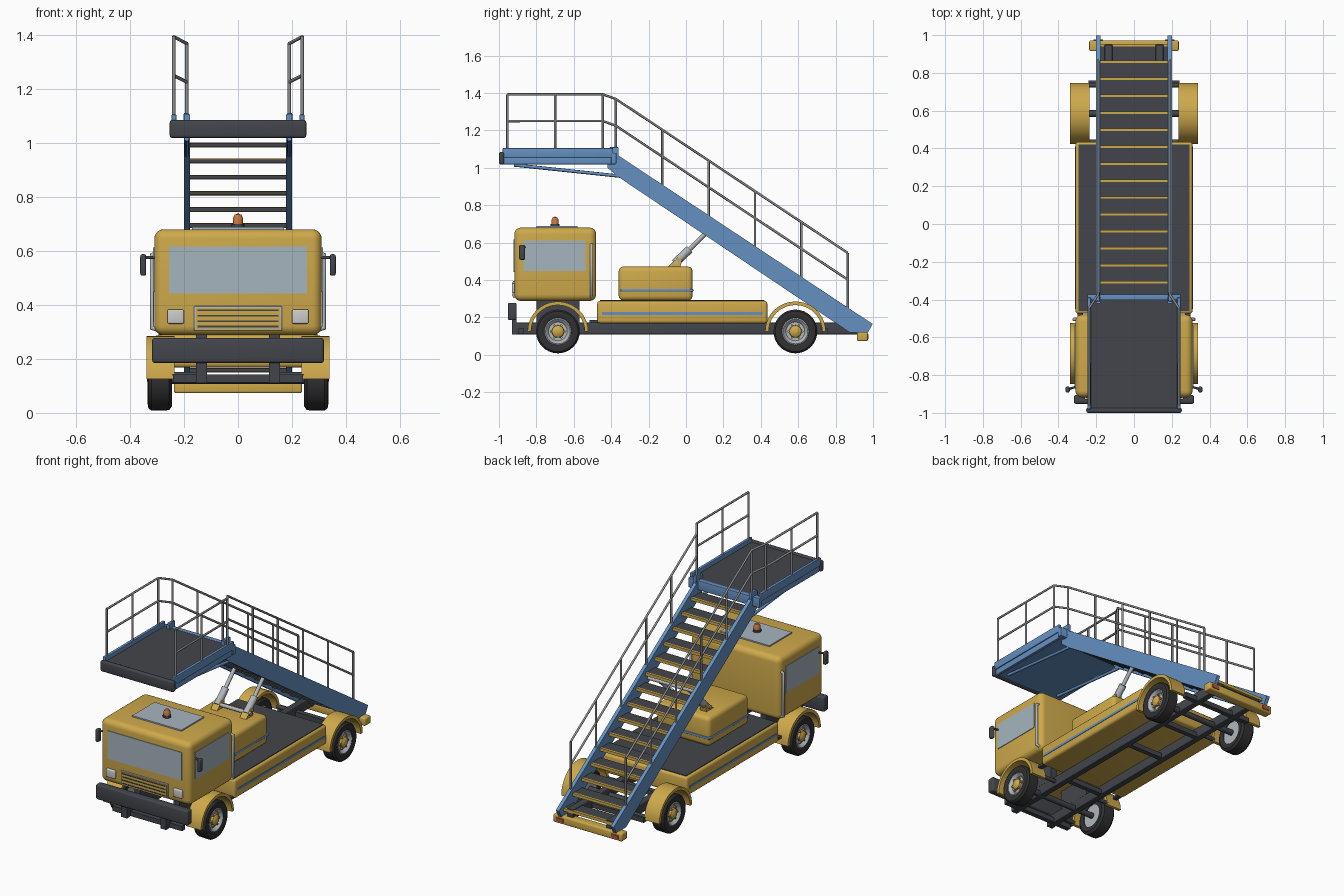
import bpy, bmesh, math
from mathutils import Vector

cube = bpy.data.objects.get("Cube")
if cube:
    bpy.data.objects.remove(cube, do_unlink=True)


def material(name, *rgb):
    m = bpy.data.materials.new(name)
    m.use_nodes = True
    m.diffuse_color = (*rgb, 1)
    m.node_tree.nodes["Principled BSDF"].inputs["Base Color"].default_value = (*rgb, 1)
    return m


YELLOW = material("body yellow", 0.62, 0.40, 0.07)
BLUE = material("frame blue", 0.13, 0.28, 0.54)
DARK = material("dark grey", 0.055, 0.06, 0.07)
TYRE = material("tyre black", 0.03, 0.03, 0.032)
GLASS = material("window glass", 0.38, 0.46, 0.52)
SILVER = material("light metal", 0.45, 0.48, 0.51)
RAIL = material("railing grey", 0.27, 0.27, 0.28)
ORANGE = material("beacon orange", 0.62, 0.19, 0.05)
LAMP = material("lamp white", 0.6, 0.6, 0.58)
RED = material("reflector red", 0.45, 0.08, 0.04)
SIDES = (("left", 1), ("right", -1))


def finish(name, bm, mat):
    bmesh.ops.recalc_face_normals(bm, faces=bm.faces)
    me = bpy.data.meshes.new(name)
    bm.to_mesh(me)
    bm.free()
    me.materials.append(mat)
    me.shade_smooth()
    me.set_sharp_from_angle(angle=math.radians(35))
    ob = bpy.data.objects.new(name, me)
    bpy.context.collection.objects.link(ob)
    return ob


def box(name, x, y, z, mat, bevel=0.0, segments=3):
    """Box from three (low, high) ranges."""
    bm = bmesh.new()
    bmesh.ops.create_cube(bm, size=1)
    for v in bm.verts:
        v.co = [sum(r) / 2 + c * (r[1] - r[0]) for r, c in zip((x, y, z), v.co)]
    if bevel:
        bmesh.ops.bevel(bm, geom=bm.edges[:], offset=bevel, segments=segments,
                        affect='EDGES', profile=0.5)
    return finish(name, bm, mat)


def pair(name, x, y, z, mat, bevel=0.0):
    """Box on both sides of the vehicle."""
    for side, s in SIDES:
        box(f"{side}_{name}", sorted((s * x[0], s * x[1])), y, z, mat, bevel)


def prism(name, yz, x0, x1, mat):
    """Side profile extruded across x."""
    bm = bmesh.new()
    f = bm.faces.new([bm.verts.new((x0, y, z)) for y, z in yz])
    r = bmesh.ops.extrude_face_region(bm, geom=[f])
    moved = [g for g in r["geom"] if isinstance(g, bmesh.types.BMVert)]
    bmesh.ops.translate(bm, verts=moved, vec=(x1 - x0, 0, 0))
    return finish(name, bm, mat)


def lathe(name, profile, centre, axis, mat, steps=32):
    """Spin an (offset, radius) profile about an axis."""
    bm = bmesh.new()
    a = Vector(axis)
    out = Vector((0, 1, 0))
    vs = [bm.verts.new(Vector(centre) + a * d + out * r) for d, r in profile]
    es = [bm.edges.new(e) for e in zip(vs, vs[1:])]
    bmesh.ops.spin(bm, geom=vs + es, cent=centre, axis=a, angle=math.tau, steps=steps)
    bmesh.ops.remove_doubles(bm, verts=bm.verts, dist=0.0001)
    return finish(name, bm, mat)


def tubes(name, paths, radius, mat):
    """Round tubes along straight-segment paths."""
    cu = bpy.data.curves.new(name, 'CURVE')
    cu.dimensions = '3D'
    cu.bevel_depth = radius
    cu.bevel_resolution = 2
    cu.use_fill_caps = True
    for path in paths:
        sp = cu.splines.new('POLY')
        sp.points.add(len(path) - 1)
        for p, co in zip(sp.points, path):
            p.co = (*co, 1)
    cu.materials.append(mat)
    ob = bpy.data.objects.new(name, cu)
    bpy.context.collection.objects.link(ob)


# Chassis
pair("chassis_rail", (0.115, 0.155), (-0.92, 0.95), (0.11, 0.172), DARK, 0.004)
for i, y in enumerate((-0.88, -0.45, 0.1, 0.42, 0.745)):
    w = 0.24 if i in (0, 4) else 0.13
    box(f"cross_member_{i}", (-w, w), (y - 0.015, y + 0.015), (0.112, 0.142), DARK)

# Wheels, axles and mudguards
for end, y in (("front", -0.685), ("rear", 0.585)):
    tubes(f"{end}_axle", [[(-0.27, y, 0.125), (0.27, y, 0.125)]], 0.018, DARK)
    for side, s in SIDES:
        c, ax = (s * 0.29, y, 0.125), (s, 0, 0)
        tag = f"{end}_{side}"
        lathe(f"{tag}_tyre", [(-0.04, 0.07), (-0.045, 0.1), (-0.035, 0.115), (0.03, 0.117),
                              (0.042, 0.108), (0.045, 0.09), (0.038, 0.072), (0.02, 0.07)],
              c, ax, TYRE)
        lathe(f"{tag}_rim", [(-0.035, 0), (-0.035, 0.072), (0.036, 0.074), (0.04, 0.066),
                             (0.03, 0.055), (0.022, 0.05), (0.025, 0)], c, ax, SILVER)
        lathe(f"{tag}_hub", [(0.02, 0.034), (0.036, 0.032), (0.045, 0.02), (0.047, 0)],
              c, ax, YELLOW, 16)
        for k in range(6):
            t = k * math.tau / 6
            p = (s * 0.31, y + 0.038 * math.cos(t), 0.125 + 0.038 * math.sin(t))
            lathe(f"{tag}_nut_{k}", [(0, 0.006), (0.016, 0.006), (0.016, 0)], p, ax, YELLOW, 6)
        arc = [k * math.pi / 20 for k in range(21)]
        ring = [(y + 0.162 * math.cos(t), 0.125 + 0.16 * math.sin(t)) for t in arc]
        ring += [(y + 0.143 * math.cos(t), 0.125 + 0.141 * math.sin(t)) for t in reversed(arc)]
        prism(f"{tag}_mudguard", ring, s * 0.235, s * 0.338, YELLOW)
        tubes(f"{tag}_mudguard_bracket", [[(s * 0.14, y + d, 0.14), (s * 0.245, y + d, 0.14)]
                                          for d in (-0.15, 0.15)], 0.012, DARK)

# Deck body
box("deck_body", (-0.31, 0.31), (-0.475, 0.435), (0.168, 0.288), YELLOW, 0.015)
box("deck_floor", (-0.295, 0.295), (-0.46, 0.42), (0.286, 0.292), DARK)
pair("deck_stripe", (0.308, 0.313), (-0.45, 0.41), (0.213, 0.228), BLUE)
box("power_unit", (-0.185, 0.185), (-0.36, 0.035), (0.29, 0.472), YELLOW, 0.025)
box("power_unit_stripe", (-0.188, 0.188), (-0.35, 0.039), (0.338, 0.353), BLUE, 0.004)
pair("deck_step", (0.27, 0.3), (-0.515, -0.47), (0.17, 0.185), DARK)

# Cab
box("cab", (-0.31, 0.31), (-0.918, -0.48), (0.288, 0.68), YELLOW, 0.035, 5)
box("windscreen", (-0.255, 0.255), (-0.922, -0.914), (0.443, 0.617), GLASS)
pair("side_window", (0.306, 0.314), (-0.868, -0.537), (0.447, 0.612), GLASS)
box("roof_panel", (-0.17, 0.17), (-0.80, -0.58), (0.679, 0.688), GLASS)
box("grille_frame", (-0.163, 0.163), (-0.925, -0.914), (0.305, 0.395), SILVER, 0.003)
box("grille_panel", (-0.156, 0.156), (-0.928, -0.92), (0.311, 0.389), YELLOW)
for i in range(4):
    z = 0.32 + i * 0.02
    box(f"grille_slot_{i}", (-0.15, 0.15), (-0.931, -0.926), (z - 0.003, z + 0.003), DARK)
pair("headlight", (0.2, 0.262), (-0.93, -0.91), (0.33, 0.383), LAMP, 0.006)
pair("mirror", (0.34, 0.362), (-0.892, -0.86), (0.508, 0.588), DARK, 0.008)
for side, s in SIDES:
    tubes(f"{side}_mirror_arm", [[(s * 0.3, -0.86, 0.575), (s * 0.35, -0.875, 0.575)]], 0.006, DARK)
    tubes(f"{side}_grab_handle", [[(s * 0.3, -0.505, 0.31), (s * 0.319, -0.505, 0.315),
                                  (s * 0.319, -0.505, 0.585), (s * 0.3, -0.505, 0.59)]],
          0.009, SILVER)
pair("cab_mount", (0.115, 0.155), (-0.80, -0.57), (0.17, 0.29), DARK)
box("front_bumper", (-0.318, 0.318), (-0.952, -0.905), (0.185, 0.278), DARK, 0.01)
pair("bumper_bracket", (0.115, 0.155), (-0.93, -0.905), (0.11, 0.2), DARK)
lathe("beacon_base", [(0, 0.024), (0.014, 0.024), (0.014, 0)], (0, -0.7, 0.685), (0, 0, 1), DARK, 20)
lathe("beacon", [(0, 0.019), (0.025, 0.019), (0.037, 0.012), (0.042, 0)],
      (0, -0.7, 0.697), (0, 0, 1), ORANGE, 20)


# Staircase
def slope(y):
    return 0.165 + (0.995 - y) * 0.664


stringer = [(0.998, 0.165), (0.97, 0.115), (0.875, 0.12), (-0.36, 0.95), (-0.42, 1.0),
            (-0.42, slope(-0.42))]
for side, s in SIDES:
    prism(f"{side}_stringer", stringer, s * 0.178, s * 0.2, BLUE)
for i in range(15):
    y = 0.95 - i * 0.0897
    z = slope(y) - 0.03
    box(f"tread_{i}", (-0.18, 0.18), (y - 0.092, y - 0.008), (z - 0.014, z), DARK)
    box(f"tread_nosing_{i}", (-0.18, 0.18), (y - 0.009, y + 0.004), (z - 0.016, z + 0.002), YELLOW)

# Lifting cylinders
for side, s in SIDES:
    x = s * 0.1
    prism(f"{side}_cylinder_bracket", [(-0.1, 0.468), (-0.03, 0.468), (-0.02, 0.515),
                                       (-0.045, 0.52)], x - 0.022, x + 0.022, YELLOW)
    tubes(f"{side}_cylinder", [[(x, -0.06, 0.49), (x, 0.02, 0.565)]], 0.022, SILVER)
    tubes(f"{side}_cylinder_rod", [[(x, 0.02, 0.565), (x, 0.12, 0.665)]], 0.012, SILVER)
tubes("cylinder_cross_bars", [[(-0.13, -0.055, 0.495), (0.13, -0.055, 0.495)],
                              [(-0.18, 0.115, 0.66), (0.18, 0.115, 0.66)]], 0.012, SILVER)

# Platform
box("platform_floor", (-0.235, 0.235), (-0.98, -0.385), (1.05, 1.078), DARK)
box("platform_pan", (-0.232, 0.232), (-0.975, -0.39), (1.025, 1.051), BLUE)
pair("platform_beam", (0.228, 0.246), (-0.98, -0.39), (1.055, 1.105), BLUE, 0.003)
pair("platform_lower_beam", (0.222, 0.24), (-0.98, -0.375), (1.018, 1.058), BLUE, 0.003)
box("platform_rear_beam", (-0.246, 0.246), (-0.4, -0.372), (1.022, 1.08), BLUE, 0.003)
box("platform_bumper", (-0.253, 0.253), (-1.0, -0.972), (1.018, 1.085), DARK, 0.01)
pair("rail_socket", (0.181, 0.201), (-0.41, -0.36), (1.04, 1.11), BLUE, 0.003)
for side, s in SIDES:
    tubes(f"{side}_platform_strut", [[(s * 0.19, -0.92, 1.015), (s * 0.19, -0.35, 0.955)]], 0.009, BLUE)

# Railings
for side, s in SIDES:
    xo, xi = s * 0.238, s * 0.19
    paths = []
    for drop in (0, 0.143):
        paths.append([(xo, -0.955, 1.393 - drop), (xo, -0.445, 1.393 - drop),
                      (xi, -0.375, 1.368 - drop), (xi, 0.865, 0.545 - drop)])
    paths += [[(xo, y, 1.08), (xo, y, 1.393)] for y in (-0.955, -0.7, -0.445)]
    for i in range(6):
        y = -0.375 + i * 0.248
        paths.append([(xi, y, slope(y) - 0.03), (xi, y, 1.368 - i * 0.1646)])
    tubes(f"{side}_railing", paths, 0.0065, RAIL)

# Rear bar
box("rear_bar", (-0.237, 0.237), (0.915, 0.972), (0.073, 0.122), YELLOW, 0.008)
pair("rear_reflector", (0.165, 0.215), (0.968, 0.976), (0.085, 0.108), RED)
